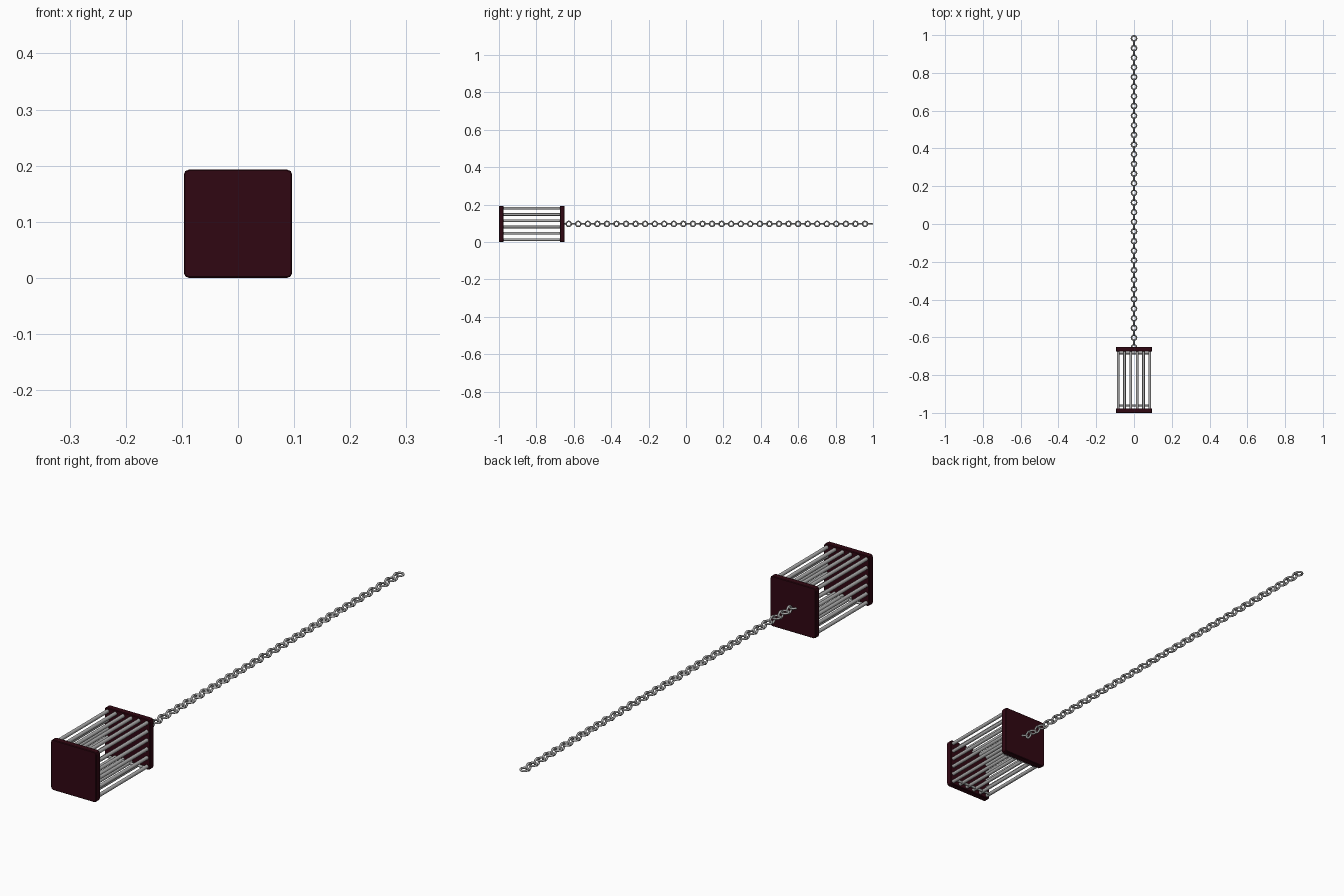
import bpy, bmesh, math
from mathutils import Matrix

if "Cube" in bpy.data.objects:
    bpy.data.objects.remove(bpy.data.objects["Cube"])

ZC = 0.0965          # height of the cage axis
HALF = 0.0965        # half width of the end plates

wood = bpy.data.materials.new("dark_red")
wood.diffuse_color = (0.03, 0.002, 0.006, 1)
wood.use_nodes = True
wood.node_tree.nodes["Principled BSDF"].inputs["Base Color"].default_value = wood.diffuse_color
metal = bpy.data.materials.new("steel")
metal.diffuse_color = (0.42, 0.42, 0.42, 1)
metal.use_nodes = True
metal.node_tree.nodes["Principled BSDF"].inputs["Base Color"].default_value = metal.diffuse_color


def add_object(name, bm, mat, smooth=False):
    mesh = bpy.data.meshes.new(name)
    bm.to_mesh(mesh)
    bm.free()
    mesh.materials.append(mat)
    if smooth:
        for p in mesh.polygons:
            p.use_smooth = len(p.vertices) == 4
    obj = bpy.data.objects.new(name, mesh)
    bpy.context.collection.objects.link(obj)
    return obj


# End plates: square slabs with chamfered corners
def plate(name, y0, y1):
    bm = bmesh.new()
    bmesh.ops.create_cube(bm, size=1, matrix=Matrix.Translation((0, (y0 + y1) / 2, ZC))
                          @ Matrix.Diagonal((2 * HALF, y1 - y0, 2 * HALF, 1)))
    corners = [e for e in bm.edges if abs(e.verts[0].co.y - e.verts[1].co.y) > 0.01]
    bmesh.ops.bevel(bm, geom=corners, offset=0.009, segments=2, profile=0.5, affect='EDGES')
    rims = [e for e in bm.edges if abs(e.verts[0].co.y - e.verts[1].co.y) < 0.001]
    bmesh.ops.bevel(bm, geom=rims, offset=0.002, segments=1, affect='EDGES')
    add_object(name, bm, wood)


plate("front_plate", -1.0, -0.976)
plate("back_plate", -0.674, -0.65)


def rod(bm, centre, length, radius, axis):
    bmesh.ops.create_cone(bm, cap_ends=True, segments=12, radius1=radius, radius2=radius, depth=length,
                          matrix=Matrix.Translation(centre) @ Matrix.Rotation(math.pi / 2, 4, axis))


# Cage bars around the square perimeter
bm = bmesh.new()
R, N = 0.084, 5
steps = [-R + 2 * R * i / N for i in range(N + 1)]
spots = {(round(a, 4), round(b, 4)) for a in steps for b in steps if max(abs(a), abs(b)) > R - 1e-4}
for x, z in sorted(spots):
    rod(bm, (x, -0.825, ZC + z), 0.32, 0.007, 'X')
add_object("cage_bars", bm, metal, True)

# Cross bars tying the floor bars together near each plate
bm = bmesh.new()
for y in (-0.685, -0.96):
    rod(bm, (0, y, ZC - R), 2 * R, 0.005, 'Y')
add_object("floor_cross_bars", bm, metal, True)


# Chain of round links, alternately flat and upright
def ring(bm, y, upright, major=0.0135, minor=0.004, nu=20, nv=8):
    rows = []
    for i in range(nu):
        a = 2 * math.pi * i / nu
        row = []
        for j in range(nv):
            b = 2 * math.pi * j / nv
            r = major + minor * math.cos(b)
            u, v, w = r * math.cos(a), r * math.sin(a), minor * math.sin(b)
            row.append(bm.verts.new((w, y + u, ZC + v) if upright else (v, y + u, ZC + w)))
        rows.append(row)
    for i in range(nu):
        for j in range(nv):
            p, q = rows[i], rows[(i + 1) % nu]
            bm.faces.new((p[j], q[j], q[(j + 1) % nv], p[(j + 1) % nv]))


bm = bmesh.new()
for k in range(65):
    ring(bm, 0.9825 - k * 0.02555, k % 2 == 1)
bmesh.ops.recalc_face_normals(bm, faces=bm.faces)
add_object("chain", bm, metal, True)
